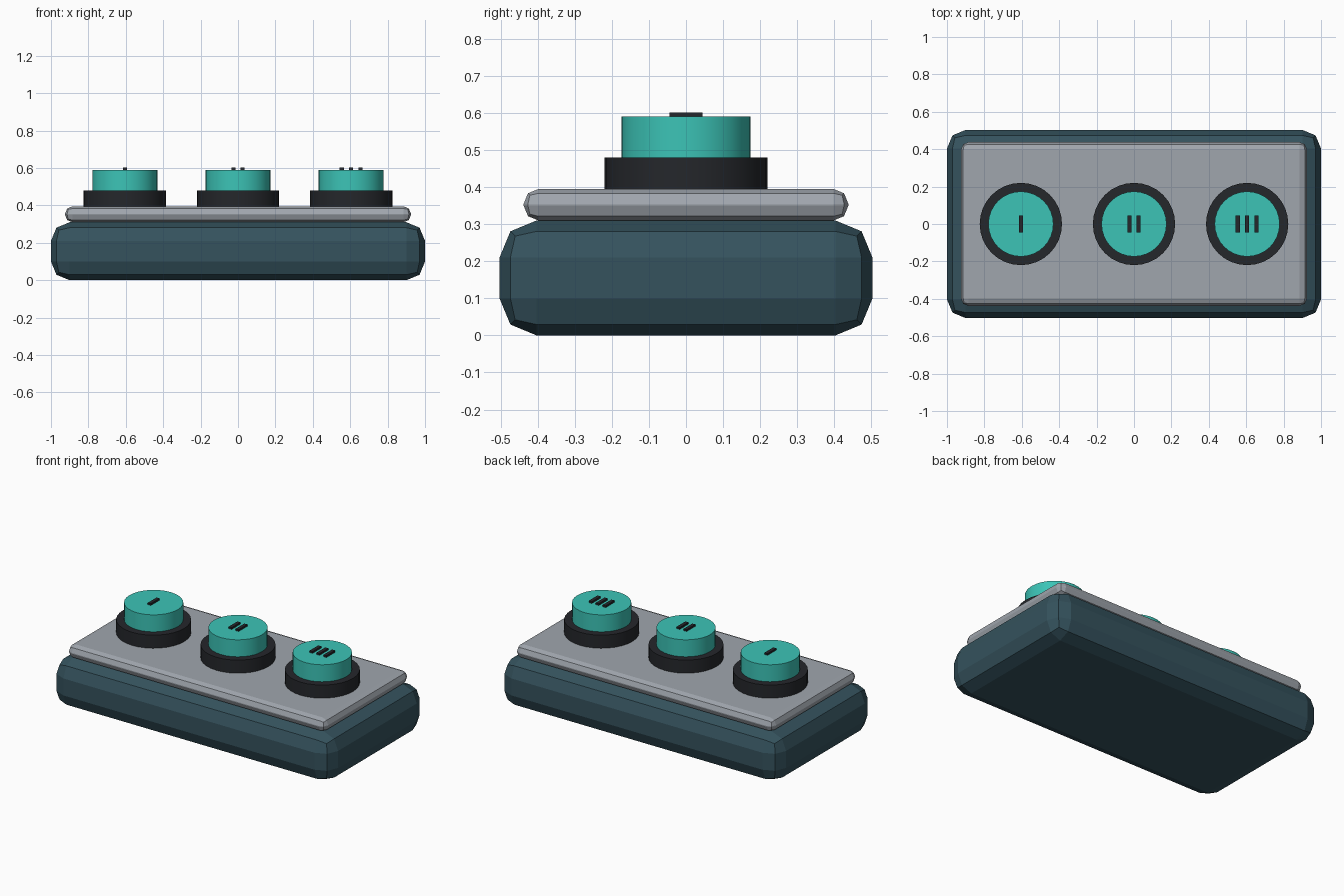
import bpy
import math

if "Cube" in bpy.data.objects:
    bpy.data.objects.remove(bpy.data.objects["Cube"])


def material(name, rgb):
    m = bpy.data.materials.new(name)
    m.diffuse_color = (*rgb, 1)
    m.use_nodes = True
    m.node_tree.nodes["Principled BSDF"].inputs["Base Color"].default_value = m.diffuse_color
    return m


SLATE = material("slate", (0.035, 0.085, 0.11))
DARK = material("dark_rubber", (0.018, 0.02, 0.024))
TEAL = material("teal", (0.045, 0.55, 0.47))
GREY = material("plate_grey", (0.35, 0.38, 0.42))


def finish(name, mat, bevel=0, segments=2):
    o = bpy.context.object
    o.name = name
    o.data.materials.append(mat)
    if bevel:
        b = o.modifiers.new("bevel", 'BEVEL')
        b.width = bevel
        b.segments = segments
        b.limit_method = 'ANGLE'
    return o


def box(name, size, loc, mat, bevel=0):
    bpy.ops.mesh.primitive_cube_add(size=1, location=loc)
    bpy.context.object.scale = size
    bpy.ops.object.transform_apply(location=False, rotation=False, scale=True)
    return finish(name, mat, bevel)


def disc(name, radius, z0, z1, x, mat, bevel=0):
    bpy.ops.mesh.primitive_cylinder_add(vertices=32, radius=radius, depth=z1 - z0,
                                        location=(x, 0, (z0 + z1) / 2))
    bpy.ops.object.shade_smooth_by_angle(angle=math.radians(30))
    return finish(name, mat, bevel)


# Chunky bevelled body and top plate
box("base", (2, 1.006, 0.31), (0, 0, 0.155), SLATE, 0.1)
box("top_plate", (1.85, 0.876, 0.085), (0, 0, 0.3525), GREY, 0.04)

# Three buttons, each with a collar, a cap and tally bars
for i, x in enumerate((-0.605, 0, 0.605), start=1):
    disc(f"button_collar_{i}", 0.22, 0.395, 0.48, x, DARK)
    disc(f"button_cap_{i}", 0.174, 0.47, 0.59, x, TEAL)
    for k in range(i):
        dx = (k - (i - 1) / 2) * 0.05
        box(f"tally_bar_{i}_{k + 1}", (0.022, 0.09, 0.015), (x + dx, 0, 0.594), DARK)
